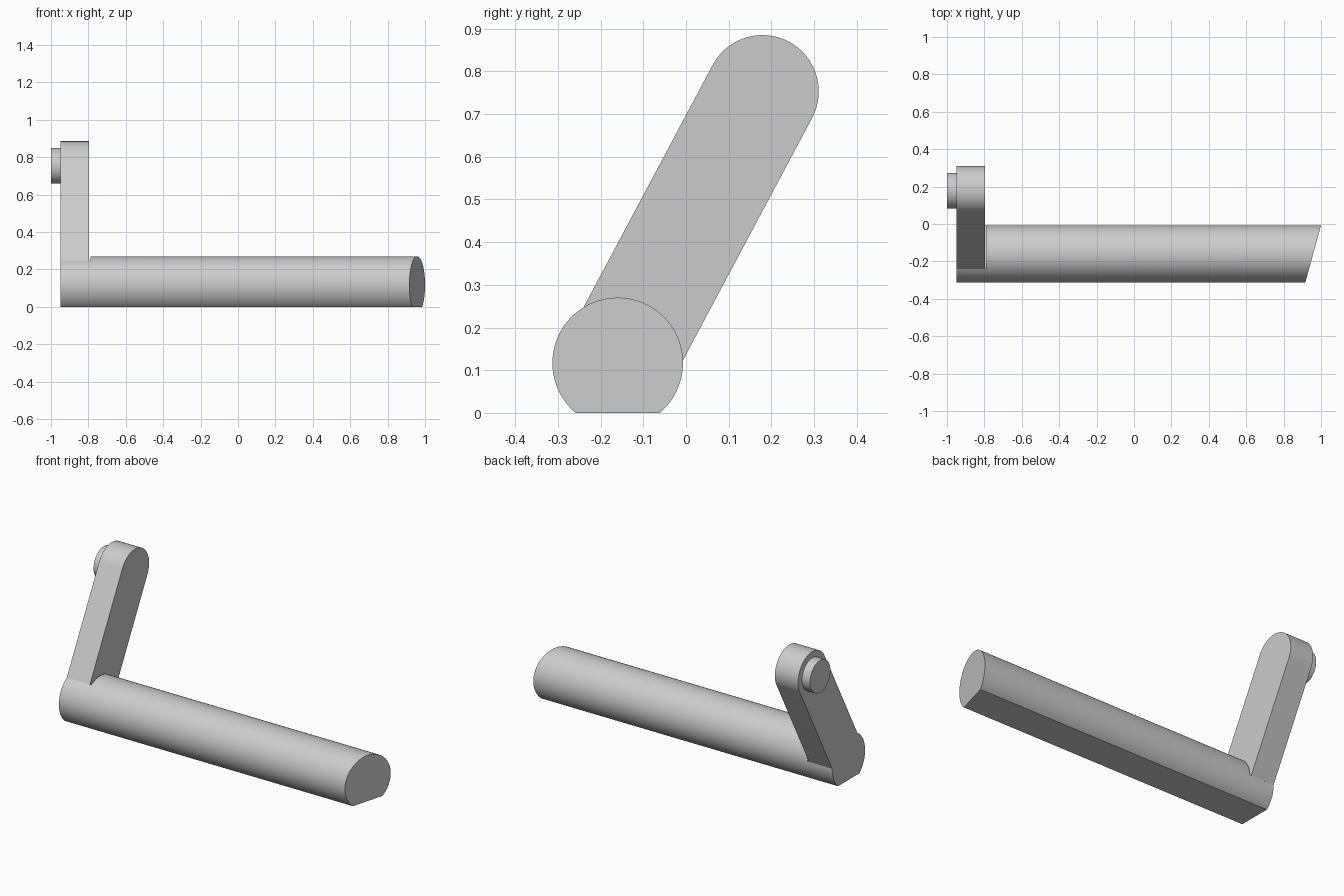
import bpy, bmesh, math
from mathutils import Vector

cube = bpy.data.objects.get("Cube")
if cube:
    bpy.data.objects.remove(cube, do_unlink=True)

grey = bpy.data.materials.new("plain grey")
grey.use_nodes = True
colour = (0.6, 0.6, 0.6, 1)
grey.diffuse_color = colour
grey.node_tree.nodes["Principled BSDF"].inputs["Base Color"].default_value = colour

# Key dimensions; 2D points are (y, z)
GRIP_C, GRIP_R = Vector((-0.16, 0.117)), 0.153
PIVOT, ARM_R = Vector((0.179, 0.753)), 0.132
OUTER, ARM_IN, NOTCH_IN = -0.948, -0.797, -0.788
along = (PIVOT - GRIP_C).normalized()
across = Vector((along.y, -along.x))
seat = math.sqrt(GRIP_R ** 2 - ARM_R ** 2)


def arc(centre, radius, start, end, steps):
    angles = [start + (end - start) * i / steps for i in range(steps + 1)]
    return [centre + radius * Vector((math.cos(a), math.sin(a))) for a in angles]


def extrude(name, profile, x0, x1):
    """Prism along x; x1 may be a function of y for a slanted end."""
    end = x1 if callable(x1) else lambda y: x1
    bm = bmesh.new()
    near = [bm.verts.new((x0, p.x, p.y)) for p in profile]
    far = [bm.verts.new((end(p.x), p.x, p.y)) for p in profile]
    bm.faces.new(near)
    bm.faces.new(far)
    for i in range(len(profile)):
        j = (i + 1) % len(profile)
        bm.faces.new((near[i], near[j], far[j], far[i]))
    bmesh.ops.recalc_face_normals(bm, faces=bm.faces)
    mesh = bpy.data.meshes.new(name)
    bm.to_mesh(mesh)
    bm.free()
    mesh.materials.append(grey)
    obj = bpy.data.objects.new(name, mesh)
    bpy.context.collection.objects.link(obj)
    return obj


def activate(obj):
    bpy.ops.object.select_all(action='DESELECT')
    obj.select_set(True)
    bpy.context.view_layer.objects.active = obj


def on_arm(side, distance):
    return GRIP_C + across * side + along * distance


# Grip bar: round with a flat underside and a slanted far end
flat = math.asin(GRIP_C.y / GRIP_R)
grip = extrude("grip_bar", arc(GRIP_C, GRIP_R, -flat, math.pi + flat, 72),
               OUTER, lambda y: 1.0 + (y + 0.007) * 0.275)

# Notch where the arm sits on the bar
notch = extrude("notch_cutter", [on_arm(-0.3, seat), on_arm(0.3, seat),
                                 on_arm(0.3, 0.3), on_arm(-0.3, 0.3)],
                OUTER - 0.1, NOTCH_IN)
notch.hide_render = True
cut = grip.modifiers.new("notch", 'BOOLEAN')
cut.operation, cut.solver, cut.object = 'DIFFERENCE', 'EXACT', notch
activate(grip)
bpy.ops.object.modifier_apply(modifier=cut.name)
bpy.data.objects.remove(notch, do_unlink=True)

# Arm: straight bar with a rounded top
tilt = math.atan2(across.y, across.x)
arm = extrude("arm", [on_arm(-ARM_R, seat), on_arm(ARM_R, seat)]
              + arc(PIVOT, ARM_R, tilt, tilt + math.pi, 40), OUTER, ARM_IN)

# Pivot pin on the outer face
pin = extrude("pivot_pin", arc(PIVOT, 0.095, 0, math.tau, 64)[:-1], -1.0, OUTER)

for part in (grip, arm, pin):
    activate(part)
    bpy.ops.object.shade_smooth_by_angle(angle=math.radians(25))
